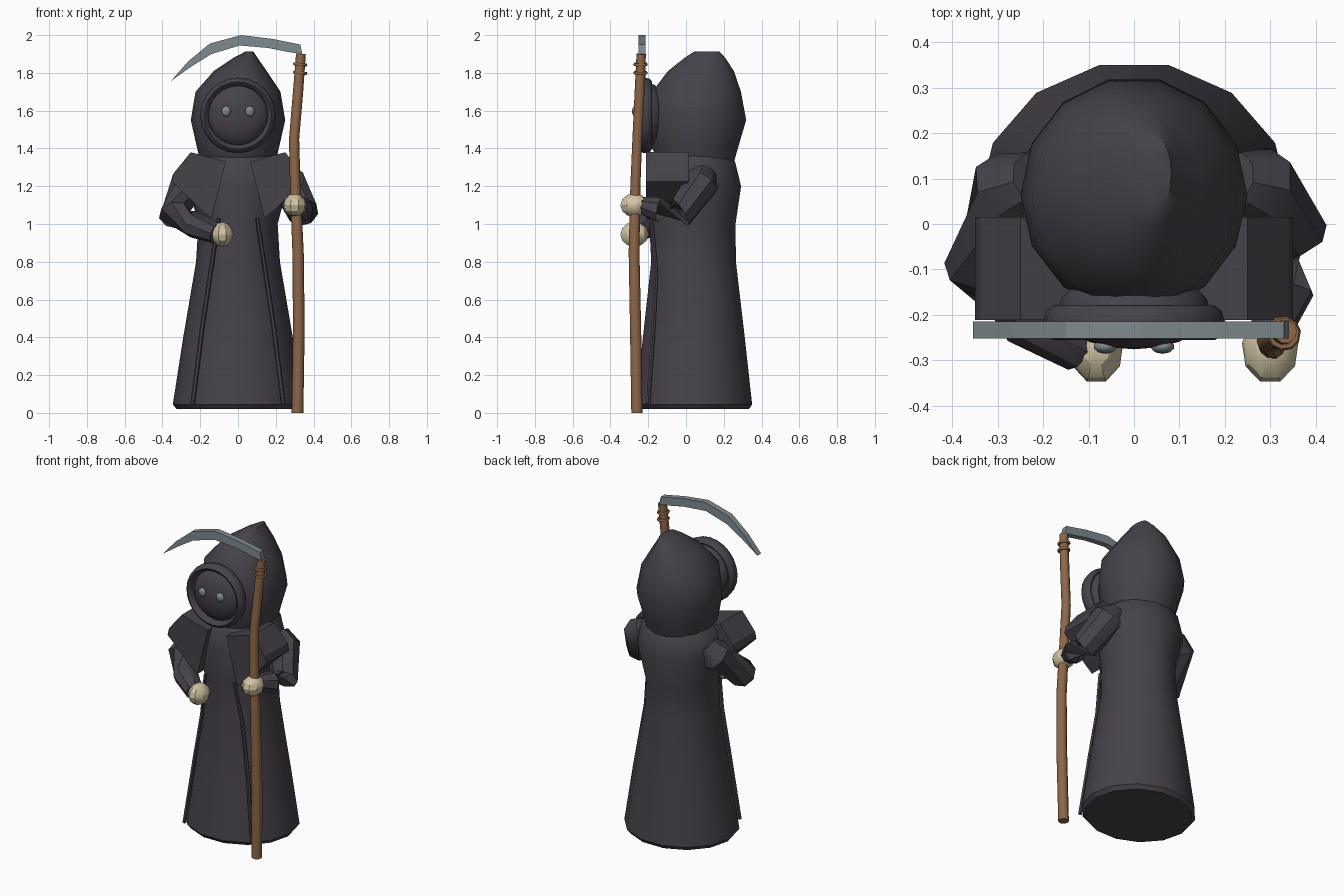
import bpy, bmesh, math
from mathutils import Vector

cube = bpy.data.objects.get("Cube")
if cube:
    bpy.data.objects.remove(cube, do_unlink=True)


def material(name, rgb):
    m = bpy.data.materials.new(name)
    m.use_nodes = True
    m.diffuse_color = (*rgb, 1)
    m.node_tree.nodes["Principled BSDF"].inputs["Base Color"].default_value = (*rgb, 1)
    return m


CLOTH = material("dark cloth", (0.062, 0.054, 0.068))
WOOD = material("brown wood", (0.27, 0.135, 0.065))
BONE = material("pale bone", (0.64, 0.55, 0.37))
STEEL = material("grey steel", (0.21, 0.255, 0.275))


def finish(name, bm, mat, angle=40):
    bmesh.ops.recalc_face_normals(bm, faces=bm.faces)
    mesh = bpy.data.meshes.new(name)
    bm.to_mesh(mesh)
    bm.free()
    obj = bpy.data.objects.new(name, mesh)
    bpy.context.collection.objects.link(obj)
    mesh.materials.append(mat)
    if angle:
        bpy.ops.object.select_all(action='DESELECT')
        obj.select_set(True)
        bpy.context.view_layer.objects.active = obj
        bpy.ops.object.shade_smooth_by_angle(angle=math.radians(angle))
    return obj


def skin(name, rings, mat, angle=40, closed=False):
    """Bridge rings of points into a surface, capped or joined end to end."""
    bm = bmesh.new()
    loops = [[bm.verts.new(p) for p in ring] for ring in rings]
    n = len(loops[0])
    pairs = list(zip(loops, loops[1:]))
    if closed:
        pairs.append((loops[-1], loops[0]))
    else:
        bm.faces.new(loops[0])
        bm.faces.new(loops[-1])
    for a, b in pairs:
        for i in range(n):
            j = (i + 1) % n
            bm.faces.new((a[i], a[j], b[j], b[i]))
    return finish(name, bm, mat, angle)


def level_ring(z, cx, rx, front, back, sides):
    cy, ry = (front + back) / 2, (back - front) / 2
    turns = [math.tau * (i + 0.5) / sides for i in range(sides)]
    return [(cx + rx * math.sin(t), cy + ry * math.cos(t), z) for t in turns]


def tube(name, path, mat, sides=8, angle=40):
    """Path entries are x, y, z, radius."""
    pts = [Vector(p[:3]) for p in path]
    rings = []
    for i, p in enumerate(pts):
        d = (pts[min(i + 1, len(pts) - 1)] - pts[max(i - 1, 0)]).normalized()
        u = d.cross(Vector((0, 1, 0.2))).normalized()
        v = d.cross(u)
        rings.append([p + path[i][3] * (u * math.cos(t) + v * math.sin(t))
                      for t in (math.tau * k / sides for k in range(sides))])
    return skin(name, rings, mat, angle)


def hoop(name, centre, radius, thick, depth, axis, mat, steps=20, sides=8):
    c = Vector(centre)
    w = Vector(axis).normalized()
    u = w.orthogonal().normalized()
    v = w.cross(u)
    rings = []
    for i in range(steps):
        t = math.tau * i / steps
        out = u * math.cos(t) + v * math.sin(t)
        rings.append([c + out * (radius + thick * math.cos(s)) + w * depth * math.sin(s)
                      for s in (math.tau * k / sides for k in range(sides))])
    return skin(name, rings, mat, 60, closed=True)


def ball(name, centre, radii, mat, segments=12, rows=8, angle=60):
    bm = bmesh.new()
    bmesh.ops.create_uvsphere(bm, u_segments=segments, v_segments=rows, radius=1)
    for v in bm.verts:
        v.co = Vector(centre) + Vector([a * r for a, r in zip(v.co, radii)])
    return finish(name, bm, mat, angle)


def prism(name, outline, y0, y1, mat):
    return skin(name, [[(x, y, z) for x, z in outline] for y in (y0, y1)], mat, 0)


# Robe: height, half width, front, back
robe = [(0.02, 0.325, -0.255, 0.34), (0.045, 0.345, -0.275, 0.358),
        (0.4, 0.29, -0.235, 0.318), (0.8, 0.222, -0.19, 0.27),
        (1.0, 0.21, -0.2, 0.268), (1.2, 0.262, -0.2, 0.298),
        (1.33, 0.24, -0.18, 0.265), (1.42, 0.14, -0.1, 0.18)]
skin("robe", [level_ring(z, 0, rx, f, b, 14) for z, rx, f, b in robe], CLOTH)

# Hood leaning to a crooked peak: height, centre, half width, front, back
hood = [(1.33, 0, 0.2, -0.15, 0.26), (1.4, 0, 0.216, -0.185, 0.28),
        (1.55, 0, 0.25, -0.195, 0.325), (1.7, 0, 0.225, -0.185, 0.297),
        (1.81, 0.012, 0.14, -0.1, 0.258), (1.88, 0.04, 0.063, -0.01, 0.21),
        (1.912, 0.06, 0.022, 0.04, 0.18)]
skin("hood", [level_ring(z, c, rx, f, b, 14) for z, c, rx, f, b in hood], CLOTH, 50)

# Face opening
FACE_Z = 1.575
hoop("hood_rim", (0, -0.218, FACE_Z), 0.178, 0.022, 0.038, (0, 1, 0), CLOTH, steps=24)
ball("face", (0, -0.19, FACE_Z), (0.168, 0.086, 0.168), CLOTH, 20, 12)
for side, label in ((1, "left"), (-1, "right")):
    ball(label + "_eye", (side * 0.063, -0.27, 1.597), (0.026, 0.016, 0.028), STEEL, 10, 6)

    # Angular shoulder cape and robe edging
    cape = [(0.25, 1.38), (0.065, 1.33), (0.14, 1.03), (0.2, 1.08), (0.35, 1.225), (0.34, 1.27)]
    prism(label + "_shoulder_cape", [(side * x, z) for x, z in cape], -0.212, 0.015, CLOTH)
    edging = [(0.24, -0.2, 0.05, 0.012), (0.19, -0.172, 0.45, 0.012),
              (0.145, -0.158, 0.75, 0.012), (0.102, -0.185, 1.03, 0.01)]
    tube(label + "_robe_edging", [(side * x, y, z, r) for x, y, z, r in edging], CLOTH, 6)

# Sleeves and hands
tube("left_sleeve", [(0.22, 0.1, 1.27, 0.06), (0.265, 0.085, 1.22, 0.095),
                     (0.345, -0.03, 1.06, 0.084), (0.33, -0.14, 1.075, 0.07),
                     (0.3, -0.24, 1.1, 0.045)], CLOTH)
tube("right_sleeve", [(-0.22, 0.1, 1.27, 0.06), (-0.265, 0.08, 1.21, 0.095),
                      (-0.335, -0.09, 1.05, 0.085), (-0.23, -0.2, 1.0, 0.075),
                      (-0.115, -0.275, 0.95, 0.055)], CLOTH)
ball("left_hand", (0.3, -0.275, 1.1), (0.063, 0.077, 0.062), BONE, 9, 6, 30)
ball("right_hand", (-0.083, -0.275, 0.945), (0.06, 0.077, 0.065), BONE, 9, 6, 30)

# Scythe shaft with bindings
tube("scythe_shaft", [(0.315, -0.26, 0, 0.031), (0.322, -0.267, 0.45, 0.031),
                      (0.318, -0.275, 0.85, 0.03), (0.303, -0.268, 1.2, 0.028),
                      (0.297, -0.258, 1.45, 0.027), (0.318, -0.246, 1.7, 0.027),
                      (0.333, -0.237, 1.9, 0.026)], WOOD, 10)
for z in (1.8, 1.845):
    hoop("shaft_binding", (0.329, -0.241, z), 0.03, 0.009, 0.009, (0.1, 0, 1), WOOD, 10, 6)

# Curved scythe blade
top = [(0.33, 1.95), (0.18, 1.98), (0.016, 2.0), (-0.15, 1.955), (-0.265, 1.86), (-0.355, 1.757)]
under = [(-0.245, 1.835), (-0.14, 1.9), (0.01, 1.945), (0.16, 1.932), (0.27, 1.91), (0.34, 1.9)]
prism("scythe_blade", top + under, -0.252, -0.215, STEEL)
